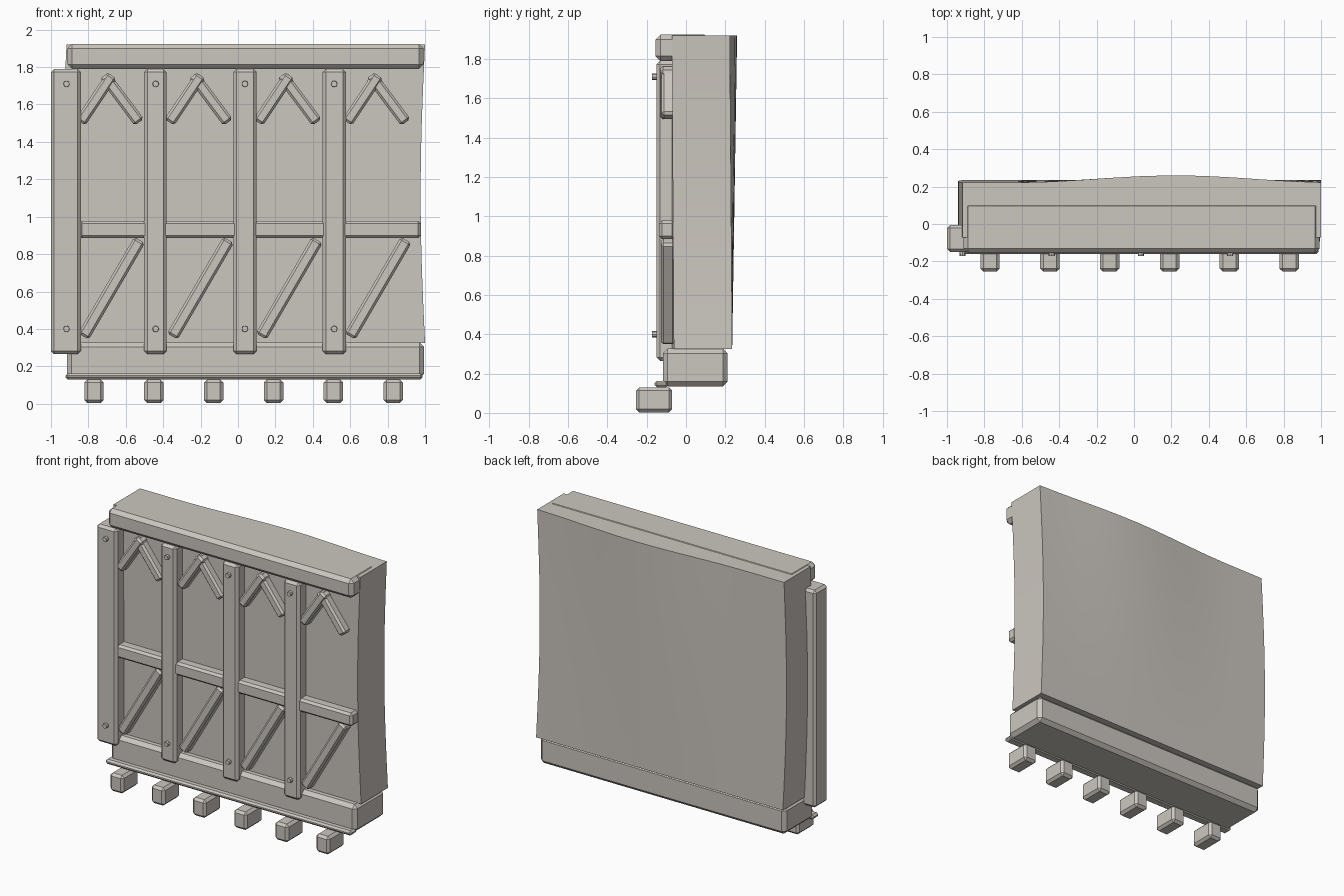
import bpy, bmesh, math
from mathutils import Matrix, Vector

if "Cube" in bpy.data.objects:
    bpy.data.objects.remove(bpy.data.objects["Cube"])

stone = bpy.data.materials.new("warm grey")
stone.diffuse_color = (0.60, 0.565, 0.52, 1)
stone.use_nodes = True
stone.node_tree.nodes["Principled BSDF"].inputs["Base Color"].default_value = stone.diffuse_color


def finish(bm, name, angle=None):
    bmesh.ops.recalc_face_normals(bm, faces=bm.faces)
    me = bpy.data.meshes.new(name)
    bm.to_mesh(me)
    bm.free()
    me.materials.append(stone)
    ob = bpy.data.objects.new(name, me)
    bpy.context.collection.objects.link(ob)
    if angle:
        bpy.ops.object.select_all(action='DESELECT')
        ob.select_set(True)
        bpy.context.view_layer.objects.active = ob
        bpy.ops.object.shade_smooth_by_angle(angle=angle)
    return ob


def block(name, lo, hi, bevel=0.015, turn=0.0):
    """Chamfered box between two corners, turned about its own y axis."""
    lo, hi = Vector(lo), Vector(hi)
    bm = bmesh.new()
    bmesh.ops.create_cube(bm, size=1, matrix=Matrix.Diagonal((*(hi - lo), 1)))
    bmesh.ops.bevel(bm, geom=bm.edges[:], offset=bevel, segments=1,
                    affect='EDGES', profile=0.5)
    m = Matrix.Translation((lo + hi) / 2) @ Matrix.Rotation(turn, 4, 'Y')
    bmesh.ops.transform(bm, matrix=m, verts=bm.verts)
    return finish(bm, name)


def brace(name, a, b, width, y0, y1):
    """Slanted timber with end centres a and b in the x-z plane."""
    dx, dz = b[0] - a[0], b[1] - a[1]
    half = math.hypot(dx, dz) / 2
    cx, cz = (a[0] + b[0]) / 2, (a[1] + b[1]) / 2
    block(name, (cx - width / 2, y0, cz - half), (cx + width / 2, y1, cz + half),
          0.013, math.atan2(dx, dz))


# Wall: slightly bent sideways, back swelling towards the top
NX, NZ = 12, 8
Z0, Z1 = 0.325, 1.92


def wall_point(i, k, back):
    u, t = i / NX, k / NZ
    x = -0.917 + 1.917 * u
    d = max(-1.0, min(1.0, (x - 0.22) / 0.85))
    swell = 0.222 + 0.038 * math.cos(d * math.pi / 2) ** 2
    y = 0.235 * (1 - t) + swell * t if back else -0.062 - 0.01 * t
    return (x - 0.024 * math.sin(math.pi * t), y, Z0 + (Z1 - Z0) * t)


bm = bmesh.new()
grid = {(i, k, s): bm.verts.new(wall_point(i, k, s))
        for i in range(NX + 1) for k in range(NZ + 1) for s in (0, 1)}


def quad(*keys):
    bm.faces.new([grid[key] for key in keys])


for i in range(NX):
    for k in range(NZ):
        for s in (0, 1):
            quad((i, k, s), (i + 1, k, s), (i + 1, k + 1, s), (i, k + 1, s))
    for k in (0, NZ):
        quad((i, k, 0), (i + 1, k, 0), (i + 1, k, 1), (i, k, 1))
for k in range(NZ):
    for i in (0, NX):
        quad((i, k, 0), (i, k + 1, 0), (i, k + 1, 1), (i, k, 1))
finish(bm, "wall_panel", math.radians(30))

# Horizontal timbers
block("top_beam", (-0.912, -0.155, 1.79), (0.993, 0.12, 1.924), 0.025)
block("sill_beam", (-0.915, -0.118, 0.135), (0.995, 0.212, 0.328), 0.025)
block("sill_trim", (-0.922, -0.16, 0.13), (0.987, -0.09, 0.163), 0.012)
block("middle_rail", (-0.85, -0.138, 0.885), (0.978, -0.055, 0.978))

# Joist ends under the sill
for n in range(6):
    x = -0.77 + 0.32 * n
    block("joist_end", (x - 0.052, -0.255, 0.003), (x + 0.052, -0.07, 0.13), 0.017)

# Posts with two pegs each
for n, (a, b) in enumerate([(-1.0, -0.84), (-0.502, -0.382), (-0.025, 0.1), (0.453, 0.578)]):
    back = -0.005 if n == 0 else -0.055
    block("post", (a, -0.15, 0.265), (b, back, 1.79), 0.017)
    for z in (0.40, 1.71):
        bm = bmesh.new()
        m = Matrix.Translation((-0.917 + 0.477 * n, -0.155, z)) @ Matrix.Rotation(math.pi / 2, 4, 'X')
        bmesh.ops.create_cone(bm, cap_ends=True, segments=8, radius1=0.018,
                              radius2=0.016, depth=0.034, matrix=m)
        finish(bm, "peg")

# Braces in each bay: a pointed pair above, one diagonal below
for n in range(4):
    x = 0.475 * n
    brace("upper_brace_left", (-0.842 + x, 1.505), (-0.675 + x, 1.755), 0.062, -0.13, -0.055)
    brace("upper_brace_right", (-0.715 + x, 1.755), (-0.528 + x, 1.505), 0.062, -0.125, -0.055)
    brace("lower_brace", (-0.826 + x, 0.36), (-0.526 + x, 0.875), 0.066, -0.128, -0.055)
